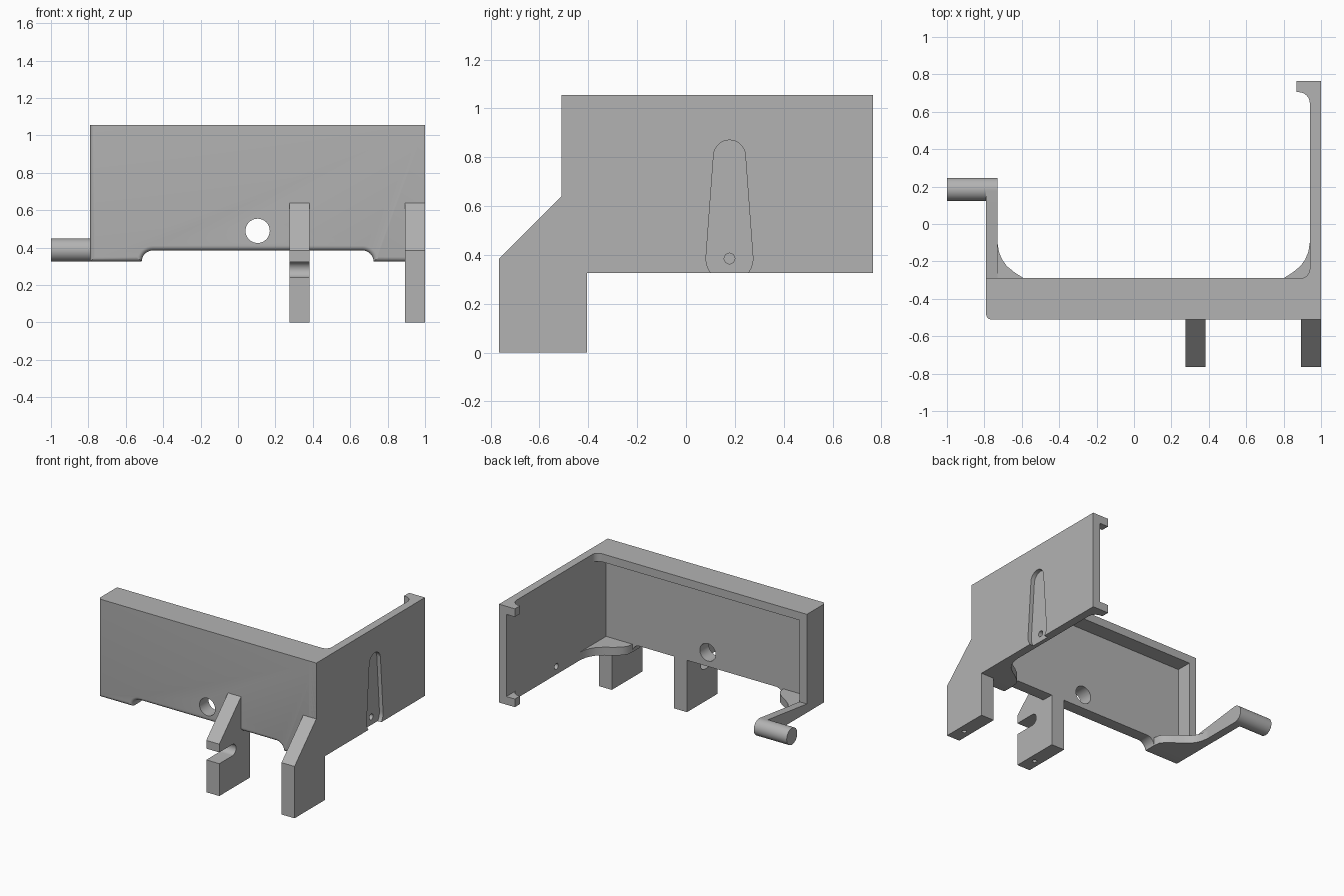
import bpy, bmesh
from math import sin, cos, pi, radians
from mathutils import Vector

if "Cube" in bpy.data.objects:
    bpy.data.objects.remove(bpy.data.objects["Cube"], do_unlink=True)

grey = bpy.data.materials.new("plain_grey")
grey.use_nodes = True
grey.diffuse_color = (0.45, 0.45, 0.45, 1)
grey.node_tree.nodes["Principled BSDF"].inputs["Base Color"].default_value = grey.diffuse_color


def arc(cu, cv, r, start, end, steps=12):
    """Points on a circle arc, angles in degrees."""
    angles = [radians(start + (end - start) * i / steps) for i in range(steps + 1)]
    return [(cu + r * cos(a), cv + r * sin(a)) for a in angles]


def prism(name, outline, axis, lo, hi, round_edges=None, radius=0.025):
    """Extrude a flat outline along an axis; optionally round the edges a rule picks."""
    place = {"x": lambda u, v, w: (w, u, v),
             "y": lambda u, v, w: (u, w, v),
             "z": lambda u, v, w: (u, v, w)}[axis]
    bm = bmesh.new()
    face = bm.faces.new([bm.verts.new(place(u, v, lo)) for u, v in outline])
    new = bmesh.ops.extrude_face_region(bm, geom=[face])["geom"]
    shift = Vector(place(0, 0, hi - lo))
    bmesh.ops.translate(bm, vec=shift, verts=[g for g in new if isinstance(g, bmesh.types.BMVert)])
    bmesh.ops.recalc_face_normals(bm, faces=bm.faces)
    if round_edges:
        picked = [e for e in bm.edges if round_edges(e.verts[0].co, e.verts[1].co)]
        bmesh.ops.bevel(bm, geom=picked, offset=radius, segments=5, profile=0.5, affect="EDGES")
    mesh = bpy.data.meshes.new(name)
    bm.to_mesh(mesh)
    bm.free()
    mesh.materials.append(grey)
    obj = bpy.data.objects.new(name, mesh)
    bpy.context.collection.objects.link(obj)
    return obj


def rect(u0, u1, v0, v1):
    return [(u0, v0), (u1, v0), (u1, v1), (u0, v1)]


def activate(obj):
    bpy.ops.object.select_all(action="DESELECT")
    obj.select_set(True)
    bpy.context.view_layer.objects.active = obj


def cut(obj, cutter):
    cutter.hide_render = True
    mod = obj.modifiers.new("cut", "BOOLEAN")
    mod.operation, mod.solver, mod.object = "DIFFERENCE", "EXACT", cutter
    activate(obj)
    bpy.ops.object.modifier_apply(modifier="cut")
    bpy.data.objects.remove(cutter, do_unlink=True)


LEFT, RIGHT, TOP, LOW, ARCH = -0.79, 1.0, 1.055, 0.325, 0.385
FRONT, PANEL_BACK, RIM_BACK, END = -0.51, -0.405, -0.29, 0.765
T = 0.06
parts = []

# Front panel with an arched lower edge and rounded front edges
profile = [(RIGHT, TOP), (LEFT, TOP), (LEFT, LOW)]
profile += arc(-0.455, LOW, T, 180, 90, 8) + arc(0.665, LOW, T, 90, 0, 8)
profile += [(RIGHT, LOW)]


def front_soft(a, b):
    on_front = max(a.y, b.y) < FRONT + 0.001
    low = max(a.z, b.z) < ARCH + 0.001
    left = max(a.x, b.x) < LEFT + 0.001
    return on_front and (low or left)


panel = prism("front_panel", profile, "y", FRONT, PANEL_BACK, front_soft)
cut(panel, prism("hole_cutter", arc(0.105, 0.49, 0.065, 0, 348.75, 31), "y", -0.7, -0.2))
parts.append(panel)

# Deep rim along the top and the free end of the panel
rim = [(LEFT, PANEL_BACK), (RIGHT, PANEL_BACK), (RIGHT, RIM_BACK + 0.05)]
rim += arc(0.89, RIM_BACK + 0.05, 0.05, 0, -90, 8) + [(LEFT, RIM_BACK)]
parts.append(prism("top_rim", rim, "z", TOP - T, TOP))
parts.append(prism("end_rim", rect(LEFT, LEFT + T, PANEL_BACK, RIM_BACK), "z", LOW, TOP - T))

# Side wall with a tapered outer recess and a pin hole
wall = prism("side_wall", rect(FRONT, END, LOW, TOP), "x", RIGHT - T, RIGHT)
recess = arc(0.178, 0.805, 0.065, 5, 175, 16) + arc(0.178, ARCH, 0.096, 175, 365, 24)
cut(wall, prism("recess_cutter", recess, "x", 0.97, 1.1))
cut(wall, prism("pin_cutter", arc(0.178, ARCH, 0.022, 0, 337.5, 15), "x", 0.8, 1.1))
parts.append(wall)

# Hooked lips at the far end of the side wall
lip = [(RIGHT - T, END), (0.87, END), (0.87, 0.705)] + arc(0.88, 0.645, T, 90, 0, 8)
for name, z in (("lower_lip", LOW), ("upper_lip", TOP - T)):
    parts.append(prism(name, lip, "z", z, z + T))

# Curved corner gussets, mirrored about the middle of the panel
curve = [(-0.73, -0.1), (-0.722, -0.15), (-0.705, -0.19), (-0.68, -0.225), (-0.64, -0.258),
         (-0.59, RIM_BACK), (-0.545, -0.325), (-0.52, -0.36), (-0.515, PANEL_BACK)]
gusset = [(LEFT, PANEL_BACK), (LEFT, -0.1)] + curve
parts.append(prism("end_gusset", gusset, "z", LOW, ARCH))
parts.append(prism("wall_gusset", [(0.21 - x, y) for x, y in gusset], "z", LOW, ARCH))

# Arm with a round end, carrying a handle
arm = [(RIM_BACK, LOW)] + arc(0.185, ARCH + 0.002, 0.062, -90, 98, 20) + [(RIM_BACK, 0.39)]
parts.append(prism("arm", arm, "x", LEFT, LEFT + T))
parts.append(prism("handle", arc(0.185, ARCH + 0.002, 0.062, 0, 348.75, 31), "x", -1.0, LEFT + 0.01))

# Two legs with sloped tops; the inner one has an open slot
leg = [(-0.765, 0), (PANEL_BACK, 0), (PANEL_BACK, ARCH + 0.01), (FRONT + 0.01, ARCH + 0.01),
       (FRONT + 0.01, 0.64), (FRONT, 0.64), (-0.765, ARCH)]
for name, x in (("inner_leg", 0.275), ("outer_leg", 0.893)):
    post = prism(name, leg, "x", x, x + 0.107)
    cut(post, prism("screw_cutter", arc(x + 0.053, -0.65, 0.016, 0, 337.5, 15), "z", -0.1, 0.12))
    if name == "inner_leg":
        slot = [(-0.9, 0.24)] + arc(-0.61, 0.282, 0.042, -90, 90, 12) + [(-0.9, 0.324)]
        cut(post, prism("slot_cutter", slot, "x", 0.1, 0.6))
    parts.append(post)

for obj in parts:
    activate(obj)
    bpy.ops.object.shade_smooth_by_angle(angle=radians(30))
